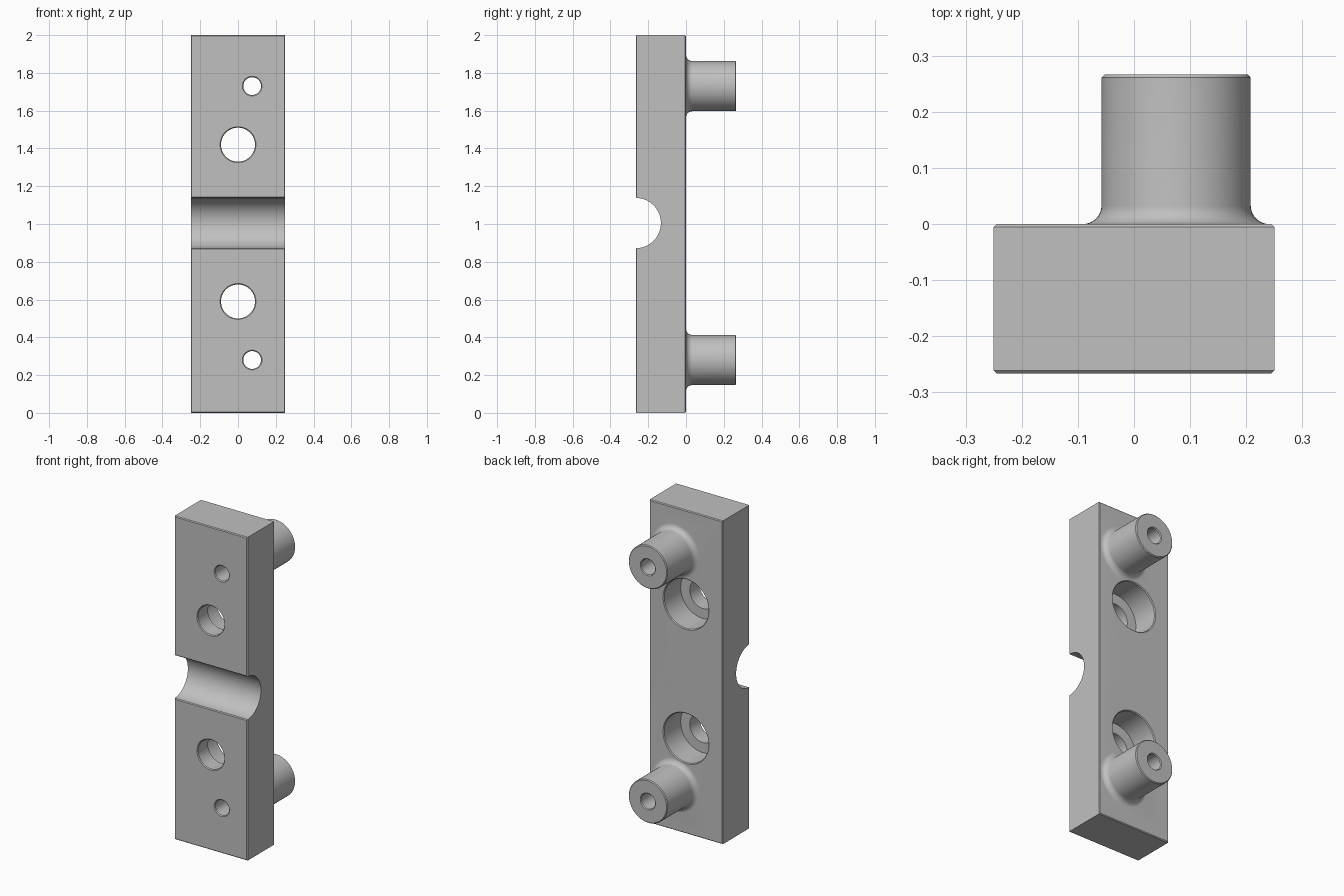
import bpy, bmesh, math

if "Cube" in bpy.data.objects:
    bpy.data.objects.remove(bpy.data.objects["Cube"], do_unlink=True)

grey = bpy.data.materials.new("machined_grey")
grey.use_nodes = True
COLOUR = (0.53, 0.53, 0.53, 1)
grey.diffuse_color = COLOUR
grey.node_tree.nodes["Principled BSDF"].inputs["Base Color"].default_value = COLOUR

FRONT, BACK, TIP = -0.266, 0.0, 0.266
MID_Z, C = 1.005, 0.005          # mirror height and edge chamfer


def make_object(name, bm):
    bmesh.ops.recalc_face_normals(bm, faces=bm.faces)
    mesh = bpy.data.meshes.new(name)
    bm.to_mesh(mesh)
    bm.free()
    mesh.materials.append(grey)
    obj = bpy.data.objects.new(name, mesh)
    bpy.context.collection.objects.link(obj)
    return obj


def loft(name, rings):
    """Join equal-length rings of points and cap both ends."""
    bm = bmesh.new()
    loops = [[bm.verts.new(p) for p in ring] for ring in rings]
    for a, b in zip(loops, loops[1:]):
        for i in range(len(a)):
            j = (i + 1) % len(a)
            bm.faces.new((a[i], a[j], b[j], b[i]))
    bm.faces.new(loops[0])
    bm.faces.new(loops[-1])
    return make_object(name, bm)


def lathe(name, x, z, profile, sides=64):
    """Turn (radius, y) points about an axis along y."""
    angles = [2 * math.pi * i / sides for i in range(sides)]
    return loft(name, [[(x + r * math.cos(a), y, z + r * math.sin(a))
                        for a in angles] for r, y in profile])


def combine(target, tool, operation):
    mod = target.modifiers.new(tool.name, "BOOLEAN")
    mod.object, mod.operation, mod.solver = tool, operation, "EXACT"
    with bpy.context.temp_override(object=target, active_object=target):
        bpy.ops.object.modifier_apply(modifier=mod.name)
    bpy.data.objects.remove(tool, do_unlink=True)


# Rectangular block, chamfered around its front and back faces
def rectangle(y, inset):
    w, lo, hi = 0.25 - inset, inset, 2 - inset
    return [(-w, y, lo), (w, y, lo), (w, y, hi), (-w, y, hi)]


block = loft("mounting_block", [rectangle(FRONT, C), rectangle(FRONT + C, 0),
                                rectangle(BACK - C, 0), rectangle(BACK, C)])

# Half-round cross groove with chamfered lips
R = 0.133
arc = [(FRONT + R * math.sin(math.pi * i / 48), MID_Z + R * math.cos(math.pi * i / 48))
       for i in range(2, 47)]
section = ([(FRONT - C, MID_Z + R + 2 * C), (FRONT + C, MID_Z + R)] + arc
           + [(FRONT + C, MID_Z - R), (FRONT - C, MID_Z - R - 2 * C)])
groove = loft("groove_cutter", [[(x, y, z) for y, z in section] for x in (-0.4, 0.4)])
combine(block, groove, "DIFFERENCE")

# Posts with a filleted root and chamfered tip
POST_X, POST_R, FILLET = 0.075, 0.133, 0.033
root = [(POST_R + FILLET * (1 - math.sin(t)), BACK + FILLET * (1 - math.cos(t)))
        for t in (math.pi / 2 * i / 10 for i in range(11))]
post = ([(POST_R + FILLET, BACK - 0.03)] + root
        + [(POST_R, TIP - C), (POST_R - C, TIP)])

# Plain bore through each post, stepped bore through the block
pin_bore = [(0.057, FRONT - C), (0.047, FRONT + C), (0.047, TIP - C), (0.057, TIP + C)]
bolt_bore = [(0.1, FRONT - C), (0.09, FRONT + C), (0.09, -0.165), (0.152, -0.165),
             (0.152, BACK - C), (0.157, BACK), (0.157, BACK + 0.02)]

for side in (1, -1):
    post_z, bolt_z = MID_Z + side * 0.725, MID_Z + side * 0.415
    combine(block, lathe("post", POST_X, post_z, post), "UNION")
    combine(block, lathe("pin_cutter", POST_X, post_z, pin_bore), "DIFFERENCE")
    combine(block, lathe("bolt_cutter", 0, bolt_z, bolt_bore), "DIFFERENCE")

# Smooth round surfaces, keep machined edges crisp
bpy.ops.object.select_all(action="DESELECT")
block.select_set(True)
bpy.context.view_layer.objects.active = block
bpy.ops.object.shade_smooth_by_angle(angle=math.radians(30))
